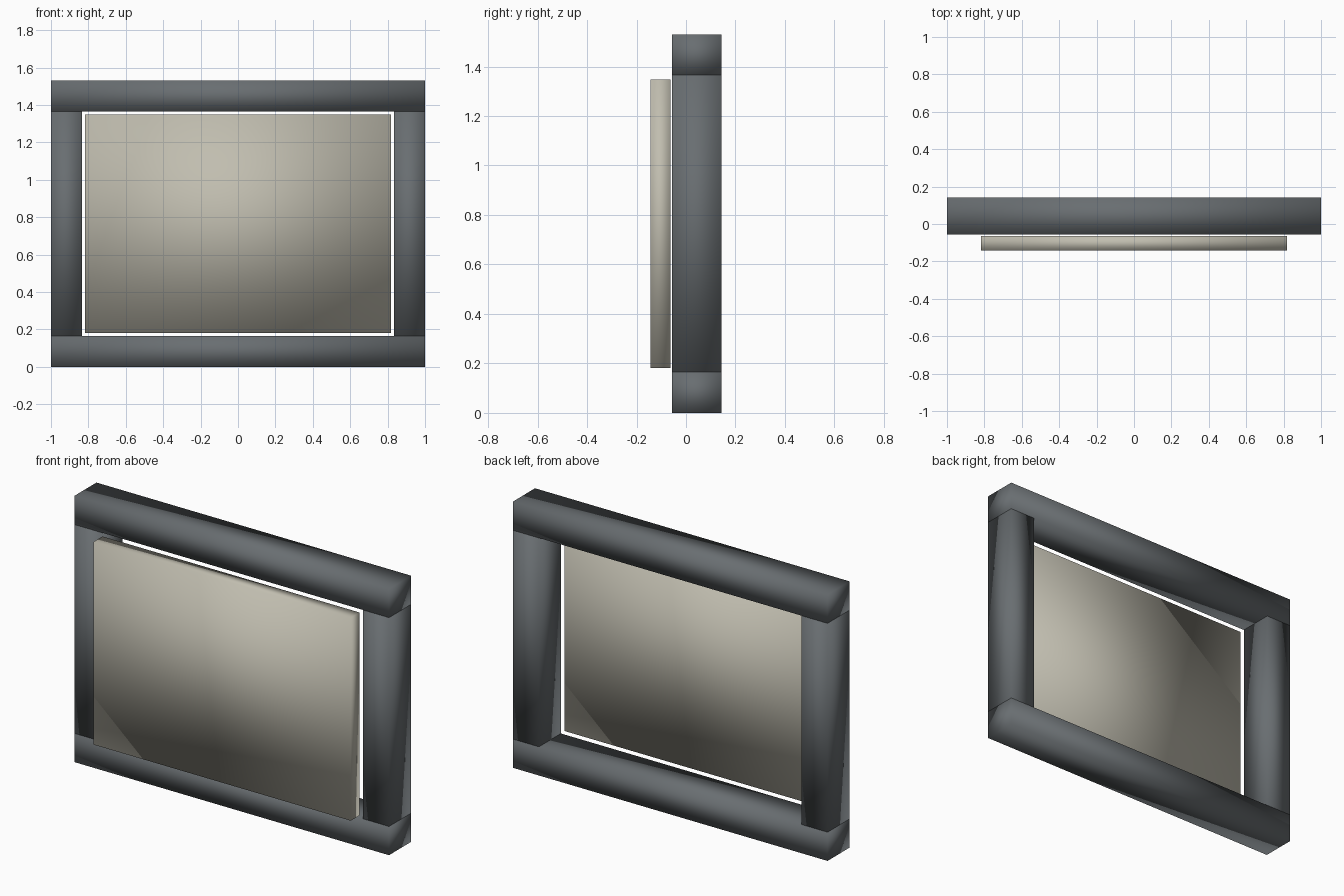
import bpy

cube = bpy.data.objects.get("Cube")
if cube:
    bpy.data.objects.remove(cube, do_unlink=True)


def material(name, rgb):
    mat = bpy.data.materials.new(name)
    mat.use_nodes = True
    mat.diffuse_color = (*rgb, 1)
    mat.node_tree.nodes["Principled BSDF"].inputs["Base Color"].default_value = (*rgb, 1)
    return mat


def box(name, low, high, mat):
    """Softly shaded box spanning two opposite corners."""
    bpy.ops.mesh.primitive_cube_add(size=1, location=[(a + b) / 2 for a, b in zip(low, high)])
    obj = bpy.context.object
    obj.name = name
    obj.scale = [b - a for a, b in zip(low, high)]
    bpy.ops.object.transform_apply(location=False, rotation=False, scale=True)
    obj.data.materials.append(mat)
    bpy.ops.object.shade_smooth()
    return obj


frame_grey = material("slate grey", (0.14, 0.155, 0.165))
panel_cream = material("warm cream", (0.53, 0.51, 0.43))

HEIGHT, BAR = 1.53, 0.165
FRONT, BACK = -0.057, 0.143

# Full-width rails at the bottom and top of the frame
for name, z in (("bottom_rail", 0), ("top_rail", HEIGHT - BAR)):
    box(name, (-1, FRONT, z), (1, BACK, z + BAR), frame_grey)

# Side posts standing between the rails
for name, x in (("right_post", -1), ("left_post", 1 - BAR)):
    box(name, (x, FRONT, BAR), (x + BAR, BACK, HEIGHT - BAR), frame_grey)

# Panel set just in front of the frame, with a thin gap all around
box("front_panel", (-0.817, -0.143, 0.182), (0.817, -0.063, 1.348), panel_cream)
